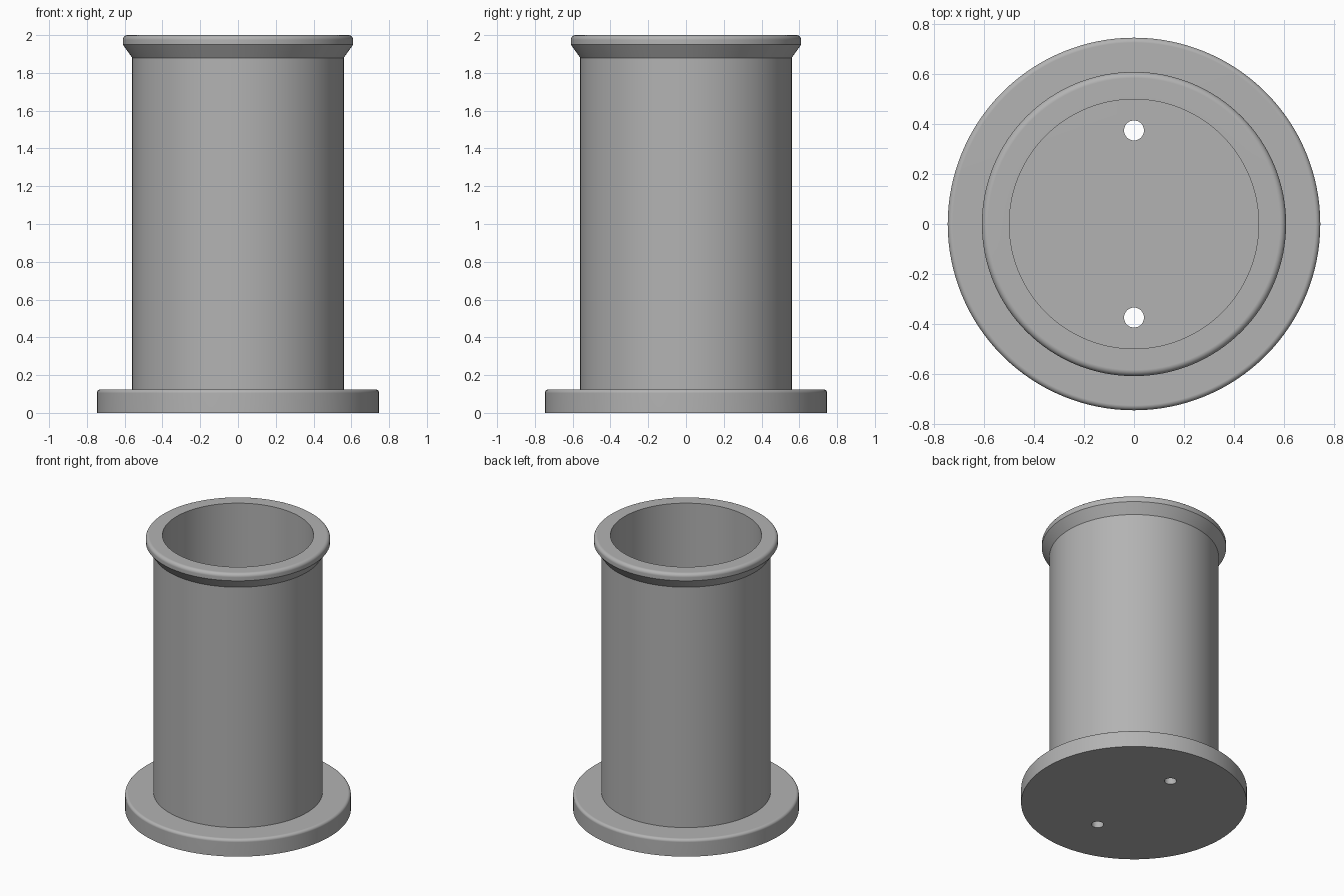
import bpy, bmesh
from math import pi, sin, cos, radians
from mathutils import Vector

cube = bpy.data.objects.get("Cube")
if cube:
    bpy.data.objects.remove(cube, do_unlink=True)

SEGMENTS = 128

grey = bpy.data.materials.new("plain grey")
grey.use_nodes = True
colour = (0.45, 0.45, 0.45, 1)
grey.diffuse_color = colour
grey.node_tree.nodes["Principled BSDF"].inputs["Base Color"].default_value = colour


def fillet(radius, top, size, steps=6):
    """Quarter round from an outer wall up onto a flat top."""
    angles = [pi / 2 * i / steps for i in range(steps + 1)]
    return [(radius - size + size * cos(a), top - size + size * sin(a)) for a in angles]


def lathe(name, profile, closed):
    """Revolve (radius, height) points around the z axis."""
    bm = bmesh.new()
    verts = [bm.verts.new((r, 0, z)) for r, z in profile]
    edges = [bm.edges.new(pair) for pair in zip(verts, verts[1:])]
    if closed:
        edges.append(bm.edges.new((verts[-1], verts[0])))
    bmesh.ops.spin(bm, geom=verts + edges, cent=(0, 0, 0), axis=(0, 0, 1),
                   angle=2 * pi, steps=SEGMENTS, use_merge=True)
    bmesh.ops.remove_doubles(bm, verts=bm.verts, dist=0.0001)
    bmesh.ops.recalc_face_normals(bm, faces=bm.faces)
    mesh = bpy.data.meshes.new(name)
    bm.to_mesh(mesh)
    bm.free()
    mesh.materials.append(grey)
    obj = bpy.data.objects.new(name, mesh)
    bpy.context.collection.objects.link(obj)
    return obj


def select(obj):
    bpy.ops.object.select_all(action='DESELECT')
    obj.select_set(True)
    bpy.context.view_layer.objects.active = obj


def finish(obj):
    select(obj)
    bpy.ops.object.shade_smooth_by_angle(angle=radians(30))
    obj.modifiers.new("flat areas", 'WEIGHTED_NORMAL').keep_sharp = True


# Base flange, whose top is also the floor inside the barrel
flange = lathe("base_flange",
               [(0, 0), (0.747, 0)] + fillet(0.747, 0.125, 0.02) + [(0, 0.125)], False)

# Two bolt holes through the flange
for y in (-0.375, 0.375):
    bpy.ops.mesh.primitive_cylinder_add(vertices=48, radius=0.04, depth=0.5,
                                        location=(0, y, 0.06))
    cutter = bpy.context.object
    cutter.name = "hole_cutter"
    cutter.hide_render = True
    cutter.data.materials.append(grey)
    cut = flange.modifiers.new("bolt hole", 'BOOLEAN')
    cut.operation = 'DIFFERENCE'
    cut.solver = 'EXACT'
    cut.object = cutter
    select(flange)
    bpy.ops.object.modifier_apply(modifier=cut.name)
    bpy.data.objects.remove(cutter, do_unlink=True)
finish(flange)

# Hollow barrel with a flared, rounded rim
barrel = lathe("barrel_with_rim",
               [(0.5, 0.115), (0.56, 0.115), (0.56, 1.88), (0.61, 1.95)]
               + fillet(0.61, 2.0, 0.025) + [(0.5, 2.0)], True)
finish(barrel)
